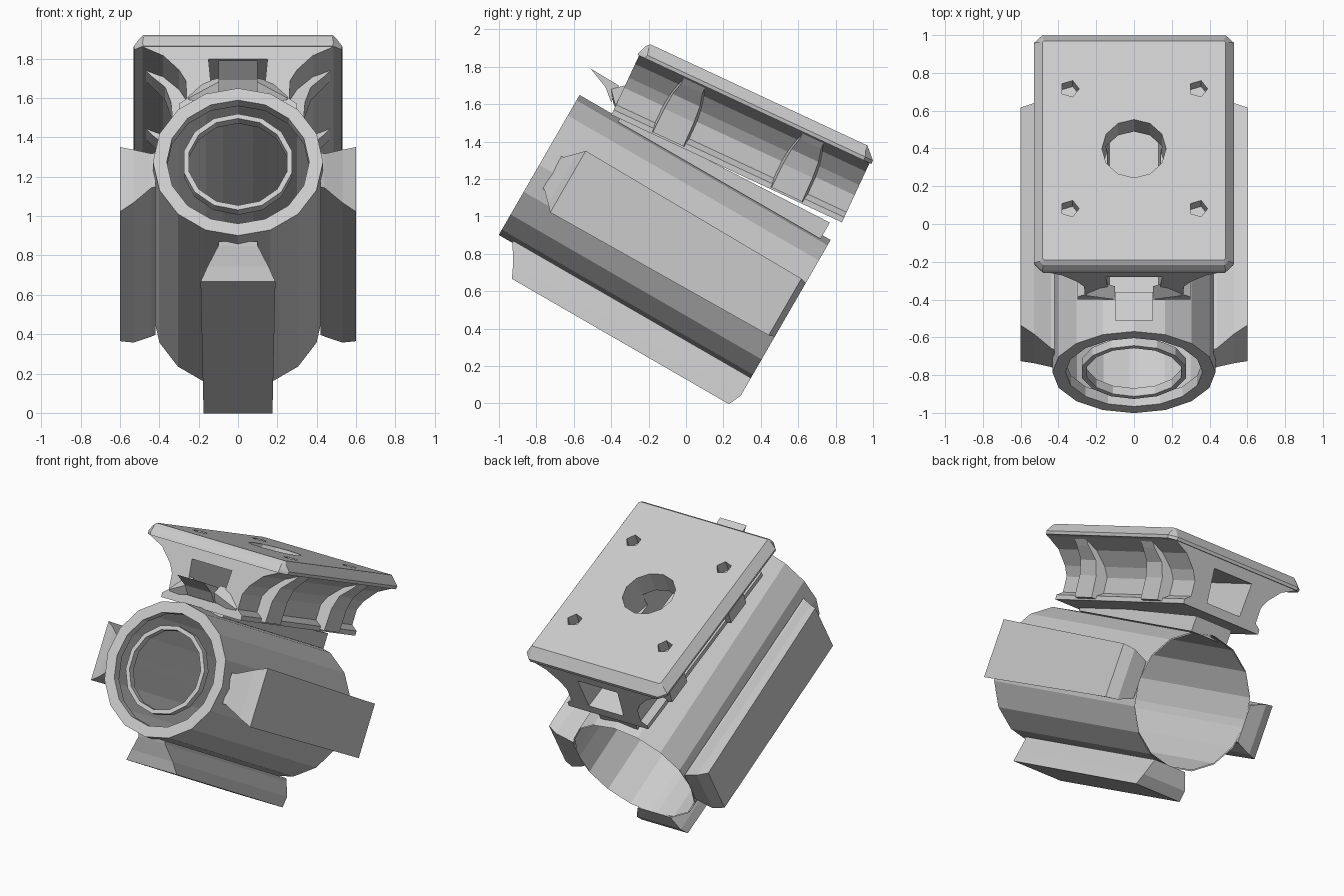
import bpy, bmesh
from math import radians, sin, cos, pi
from mathutils import Matrix, Vector

if "Cube" in bpy.data.objects:
    bpy.data.objects.remove(bpy.data.objects["Cube"])

# Local frames: x across, y along the part, z outward (tube slopes 30 deg, plate 25 deg)
TUBE = Matrix.Translation((0, -0.785, 1.275)) @ Matrix.Rotation(radians(-30), 4, 'X')
PLATE = Matrix.Translation((0, -0.19, 1.92)) @ Matrix.Rotation(radians(-25), 4, 'X')


def loft(name, loops, frame, cap=True):
    """Skin equal-length closed loops into one flat-shaded mesh."""
    bm = bmesh.new()
    rows = [[bm.verts.new(frame @ Vector(p)) for p in lp] for lp in loops]
    n = len(rows[0])
    for a, b in zip(rows, rows[1:]):
        for i in range(n):
            j = (i + 1) % n
            bm.faces.new((a[i], a[j], b[j], b[i]))
    if cap:
        bm.faces.new(rows[0][::-1])
        bm.faces.new(rows[-1])
    bmesh.ops.recalc_face_normals(bm, faces=bm.faces)
    me = bpy.data.meshes.new(name)
    bm.to_mesh(me)
    bm.free()
    ob = bpy.data.objects.new(name, me)
    bpy.context.collection.objects.link(ob)
    return ob


def extrude_y(name, prof, y0, y1, frame):
    return loft(name, [[(x, y, z) for x, z in prof] for y in (y0, y1)], frame)


def extrude_x(name, prof, x0, x1, frame):
    return loft(name, [[(x, y, z) for y, z in prof] for x in (x0, x1)], frame)


def cut_rect(x, y0, y1, z, c):
    """Rectangle with clipped corners."""
    return [(-x + c, y0, z), (x - c, y0, z), (x, y0 + c, z), (x, y1 - c, z),
            (x - c, y1, z), (-x + c, y1, z), (-x, y1 - c, z), (-x, y0 + c, z)]


def drill(x, y, r, n, z0, z1):
    lp = [[(x + r * cos(2 * pi * i / n), y + r * sin(2 * pi * i / n), z)
           for i in range(n)] for z in (z0, z1)]
    return loft("hole_cutter", lp, PLATE)


def mirrored(half):
    return half + [(-x, z) for x, z in reversed(half)]


def lathe(name, prof, n):
    lp = [[(r * sin(2 * pi * i / n), s, r * cos(2 * pi * i / n))
           for i in range(n)] for s, r in prof]
    return loft(name, lp, TUBE, cap=False)


# Open-backed tube with a front lip, and a thin ring inside the mouth
lathe("tube_shell", [(1.55, .432), (0, .432), (0, .362), (.06, .362), (.10, .425), (1.55, .425)], 16)
lathe("inner_ring", [(.05, .282), (0, .282), (0, .255), (.05, .255)], 14)

# Three guide fins that widen outward: right, bottom, left
for name, ang in (("right_fin", 90), ("bottom_fin", 180), ("left_fin", 270)):
    def sec(z, y0, y1, w0, w1):
        return [(-w0, y0, z), (w0, y0, z), (w1, y1, z), (-w1, y1, z)]
    loft(name, [sec(.42, .08, 1.55, .10, .12), sec(.44, .09, 1.55, .10, .13),
                sec(.53, .145, 1.55, .155, .165), sec(.6, .178, 1.518, .19, .175)],
         TUBE @ Matrix.Rotation(radians(ang), 4, 'Y'))

# Mount plate with a bevelled rim and clipped corners
plate = loft("mount_plate", [cut_rect(.485, 0, 1.28, 0, .01),
                             cut_rect(.50, -.02, 1.30, -.02, .02),
                             cut_rect(.53, -.035, 1.34, -.06, .045),
                             cut_rect(.525, -.04, 1.34, -.08, .045)], PLATE)

# Flared bracket body under the plate
body = extrude_y("bracket_body", mirrored(
    [(.49, -.078), (.38, -.13), (.30, -.21), (.265, -.27), (.26, -.37),
     (.30, -.40), (.30, -.43)]), -.03, 1.33, PLATE)

# Gusset posts beneath the screw holes
for side in (1, -1):
    for y in (.30, 1.0):
        prof = [(.2, -.075), (.48, -.075), (.44, -.12), (.37, -.19), (.34, -.28),
                (.33, -.42), (.2, -.42)]
        lp = [[(side * x, y + d * (.11 - .25 * max(0, min(x, .44) - .25)), z) for x, z in prof]
              for d in (-1, 1)]
        loft("gusset_post", lp, PLATE)

# Cut the central bore, screw holes and lengthwise channel
screws = [drill(x, y, .05, 5, -.2, .2) for x in (-.34, .34) for y in (.30, 1.0)]
bore = drill(0, .65, .17, 12, -.25, .2)
channel = extrude_y("channel_cutter", mirrored([(.15, -.15), (.13, -.37)]), -.3, 1.7, PLATE)
targets = [plate, body]
for ob, cutters in ((plate, [bore] + screws), (body, [channel, bore] + screws)):
    for c in cutters:
        m = ob.modifiers.new("cut", 'BOOLEAN')
        m.operation = 'DIFFERENCE'
        m.solver = 'EXACT'
        m.object = c
dg = bpy.context.evaluated_depsgraph_get()
baked = [(o, bpy.data.meshes.new_from_object(o.evaluated_get(dg))) for o in targets]
for o, me in baked:
    o.modifiers.clear()
    o.data = me
for c in screws + [bore, channel]:
    bpy.data.objects.remove(c)

# Wedge foot joining the bracket to the tube
extrude_x("bracket_foot", [(.25, .41), (.25, .45), (1.50, .51), (1.50, .41)], -.14, .14, TUBE)

# Release tongue and its two arms at the front (world y, z)
I = Matrix.Identity(4)
extrude_x("release_tongue", [(-.51, 1.79), (-.36, 1.70), (-.37, 1.66), (-.40, 1.61), (-.43, 1.69)],
          -.1, .1, I)
for side in (1, -1):
    arm = [[(side * .1, -.40, 1.68), (side * .1, -.33, 1.70), (side * .1, -.33, 1.58), (side * .1, -.39, 1.61)],
           [(side * .25, -.38, 1.60), (side * .26, -.28, 1.66), (side * .26, -.28, 1.55), (side * .25, -.37, 1.56)]]
    loft("tongue_arm", arm, I)
